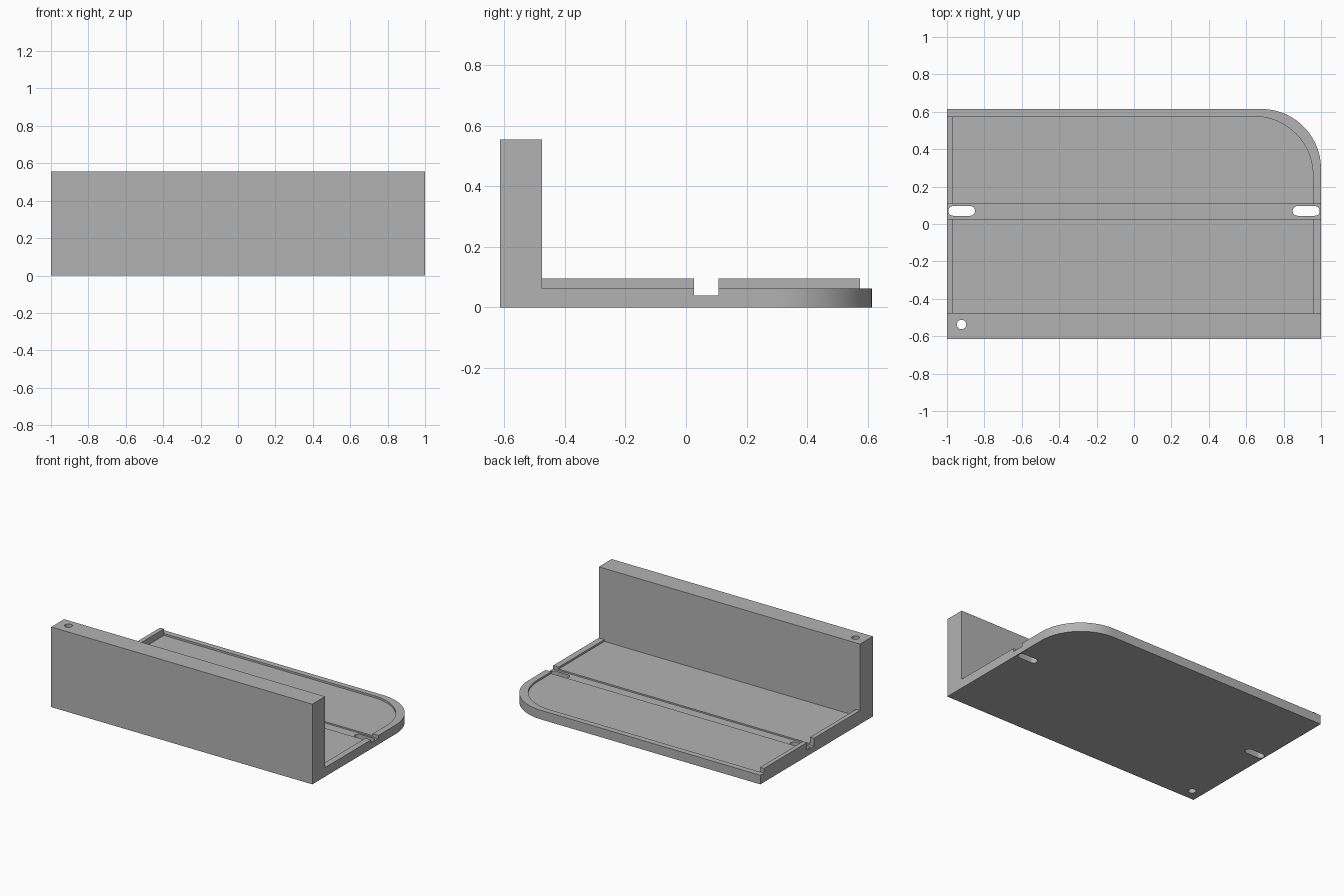
import bpy
import bmesh
from math import cos, sin, pi, radians

cube = bpy.data.objects.get("Cube")
if cube:
    bpy.data.objects.remove(cube, do_unlink=True)

# Main dimensions
HALF_X, HALF_Y = 1.0, 0.615
WALL_H, WALL_BACK = 0.555, -0.475
FLOOR_Z, RIM_Z, LIP_Z, GROOVE_Z = 0.05, 0.063, 0.095, 0.04
LIP_X, RIM_X, RIM_Y = -0.97, 0.957, 0.575
OVER = 0.8  # cutters reach past the body

grey = bpy.data.materials.new("Plain Grey")
grey.use_nodes = True
colour = (0.45, 0.45, 0.45, 1)
grey.diffuse_color = colour
grey.node_tree.nodes["Principled BSDF"].inputs["Base Color"].default_value = colour


def arc(cx, cy, r, start, end, steps=24):
    return [(cx + r * cos(start + (end - start) * i / steps),
             cy + r * sin(start + (end - start) * i / steps)) for i in range(steps + 1)]


def rect(x0, y0, x1, y1):
    return [(x0, y0), (x1, y0), (x1, y1), (x0, y1)]


def rounded_rect(x0, y0, x1, y1, r):
    """Rectangle with only its back left corner rounded."""
    return [(x0, y0), (x1, y0)] + arc(x1 - r, y1 - r, r, 0, pi / 2) + [(x0, y1)]


def slot(x0, x1, y, r):
    return arc(x1 - r, y, r, -pi / 2, pi / 2, 12) + arc(x0 + r, y, r, pi / 2, 3 * pi / 2, 12)


def prism(name, outline, z0, z1):
    bm = bmesh.new()
    face = bm.faces.new([bm.verts.new((x, y, z0)) for x, y in outline])
    top = bmesh.ops.extrude_face_region(bm, geom=[face])["geom"]
    verts = [v for v in top if isinstance(v, bmesh.types.BMVert)]
    bmesh.ops.translate(bm, verts=verts, vec=(0, 0, z1 - z0))
    bmesh.ops.recalc_face_normals(bm, faces=bm.faces)
    mesh = bpy.data.meshes.new(name)
    bm.to_mesh(mesh)
    bm.free()
    mesh.materials.append(grey)
    obj = bpy.data.objects.new(name, mesh)
    bpy.context.collection.objects.link(obj)
    return obj


# Solid block that the bracket is cut from
body = prism("bracket_body", rounded_rect(-HALF_X, -HALF_Y, HALF_X, HALF_Y, 0.32), 0, WALL_H)
bpy.ops.object.select_all(action='DESELECT')
bpy.context.view_layer.objects.active = body
body.select_set(True)


def cut(name, outline, z0, z1=OVER):
    cutter = prism(name, outline, z0, z1)
    cutter.hide_render = True
    mod = body.modifiers.new(name, 'BOOLEAN')
    mod.operation = 'DIFFERENCE'
    mod.solver = 'EXACT'
    mod.object = cutter
    bpy.ops.object.modifier_apply(modifier=mod.name)
    bpy.data.objects.remove(cutter, do_unlink=True)


# Open space behind the upright wall, down to the raised side lip
cut("wall_space", rect(-1.2, WALL_BACK, 1.2, 1), LIP_Z)
# Lower rim beside and behind the lip
cut("side_step", rect(LIP_X, WALL_BACK, 1.2, 1), RIM_Z)
cut("back_step", rect(-1.2, RIM_Y, 1.2, 1), RIM_Z)
# Recessed tray floor
cut("tray_recess", rounded_rect(LIP_X, WALL_BACK, RIM_X, RIM_Y, 0.315), FLOOR_Z)
# Cross groove, which also notches both side rims
cut("cross_groove", rect(-1.2, 0.027, 1.2, 0.107), GROOVE_Z)
# Slots at both ends of the groove
cut("right_slot", slot(-0.993, -0.85, 0.07, 0.026), -0.2)
cut("left_slot", slot(0.848, 0.993, 0.07, 0.026), -0.2)
# Round hole down through the wall
cut("pin_hole", arc(-0.922, -0.537, 0.025, 0, 2 * pi, 32)[:-1], -0.2)

bpy.ops.object.shade_smooth_by_angle(angle=radians(30))
